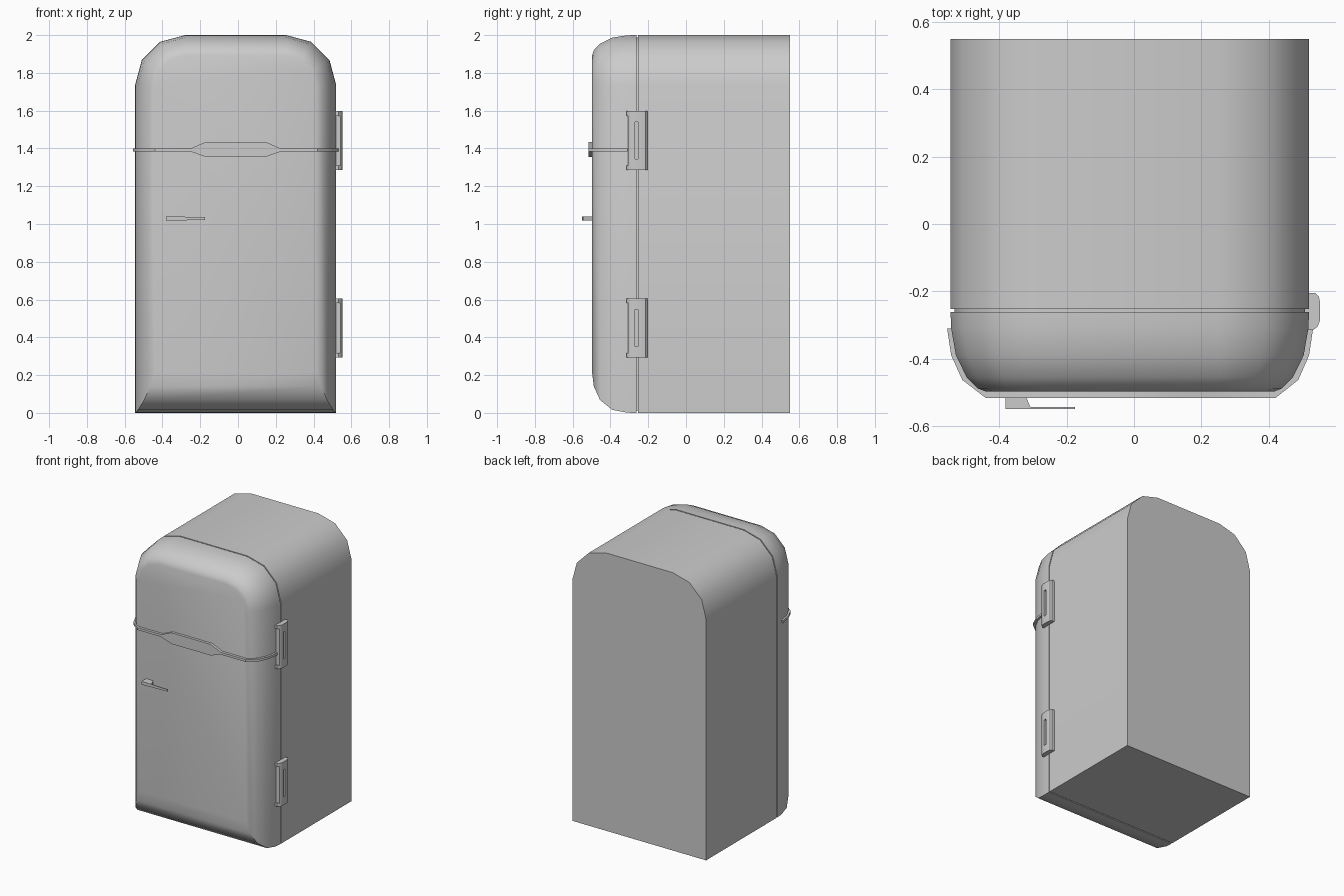
import bpy, bmesh, math
from mathutils import Vector

if "Cube" in bpy.data.objects:
    bpy.data.objects.remove(bpy.data.objects["Cube"])

L, R, TOP, RAD = -0.545, 0.52, 2.0, 0.265


def outline(dx=0.0, dtop=0.0, dbot=0.0, seg=3):
    """Cabinet outline in x/z: square bottom, rounded top corners."""
    l, r, t, rad = L + dx, R - dx, TOP - dtop, RAD - max(dx, dtop)
    pts = [(l, dbot), (r, dbot)]
    for cx, start in ((r - rad, 0), (l + rad, 90)):
        for i in range(seg + 1):
            a = math.radians(start + 90 * i / seg)
            pts.append((cx + rad * math.cos(a), t - rad + rad * math.sin(a)))
    return pts


def loft(name, rings, angle=35):
    """Skin a list of equal-length closed rings and cap both ends."""
    bm = bmesh.new()
    vs = [[bm.verts.new(p) for p in ring] for ring in rings]
    n = len(rings[0])
    for a, b in zip(vs, vs[1:]):
        for i in range(n):
            j = (i + 1) % n
            bm.faces.new((a[i], a[j], b[j], b[i]))
    bm.faces.new(vs[0])
    bm.faces.new(vs[-1])
    bmesh.ops.recalc_face_normals(bm, faces=bm.faces)
    me = bpy.data.meshes.new(name)
    bm.to_mesh(me)
    bm.free()
    ob = bpy.data.objects.new(name, me)
    bpy.context.collection.objects.link(ob)
    if angle:
        bpy.ops.object.select_all(action='DESELECT')
        ob.select_set(True)
        bpy.context.view_layer.objects.active = ob
        bpy.ops.object.shade_smooth_by_angle(angle=math.radians(angle))
    return ob


def ring_y(y, *inset):
    return [(x, y, z) for x, z in outline(*inset)]


def box(name, lo, hi):
    c = [(lo[0], lo[1]), (hi[0], lo[1]), (hi[0], hi[1]), (lo[0], hi[1])]
    return loft(name, [[(x, y, z) for x, y in c] for z in (lo[2], hi[2])], 0)


# Cabinet and the recessed seal behind the door
loft("cabinet", [ring_y(0.55), ring_y(-0.253)])
loft("door_seal", [ring_y(-0.25, 0.012, 0.012, 0.012),
                   ring_y(-0.265, 0.012, 0.012, 0.012)])

# Door with a softly rounded front
steps = [(-0.261, 0, 0, 0), (-0.31, 0.002, 0.001, 0.001),
         (-0.39, 0.016, 0.013, 0.016), (-0.455, 0.048, 0.045, 0.068),
         (-0.488, 0.08, 0.08, 0.14), (-0.498, 0.105, 0.11, 0.22)]
loft("door", [ring_y(*s) for s in steps], 40)

# Trim band wrapping the door, widening to a plate in the middle
# columns: outer x, outer y, inner x, inner y, bottom z, top z
lo, hi = 1.383, 1.4
cols = [(-0.555, -0.31, -0.54, -0.31, lo, hi),
        (-0.543, -0.39, -0.526, -0.385, lo, hi),
        (-0.51, -0.463, -0.494, -0.45, lo, hi),
        (-0.44, -0.517, -0.436, -0.495, lo, hi),
        (-0.25, -0.517, -0.25, -0.495, lo, hi),
        (-0.17, -0.517, -0.17, -0.495, 1.355, 1.435),
        (0.145, -0.517, 0.145, -0.495, 1.355, 1.435),
        (0.225, -0.517, 0.225, -0.495, lo, hi),
        (0.42, -0.517, 0.415, -0.495, lo, hi),
        (0.488, -0.463, 0.47, -0.45, lo, hi),
        (0.52, -0.39, 0.502, -0.385, lo, hi),
        (0.532, -0.31, 0.516, -0.31, lo, hi)]
loft("trim_band", [[(a, b, z0), (a, b, z1), (c, d, z1), (c, d, z0)]
                   for a, b, c, d, z0, z1 in cols])

# Door handle: a mount block with a thin tapering lever
handle = [(-0.382, -0.495, -0.55, 1.018, 1.041),
          (-0.328, -0.495, -0.55, 1.018, 1.040),
          (-0.308, -0.543, -0.55, 1.019, 1.039),
          (-0.175, -0.544, -0.55, 1.022, 1.036)]
loft("door_handle", [[(x, y0, z0), (x, y1, z0), (x, y1, z1), (x, y0, z1)]
                     for x, y0, y1, z0, z1 in handle], 20)

# Hinges: rounded plates with a notched front edge and a slot
section = [(0.50, -0.205), (0.538, -0.205), (0.549, -0.215), (0.553, -0.235),
           (0.553, -0.285), (0.545, -0.305), (0.532, -0.315), (0.50, -0.315)]
for label, z in (("lower", 0.293), ("upper", 1.285)):
    hinge = loft(label + "_hinge",
                 [[(x, y, z + h) for x, y in section] for h in (0, 0.312)])
    cuts = [box(label + "_slot_cutter", (0.537, -0.271, z + 0.058), (0.6, -0.254, z + 0.254)),
            box(label + "_notch_cutter", (0.45, -0.35, z + 0.024), (0.6, -0.306, z + 0.288))]
    for c in cuts:
        c.hide_render = True
        c.hide_viewport = True
        m = hinge.modifiers.new("cut", 'BOOLEAN')
        m.operation = 'DIFFERENCE'
        m.solver = 'EXACT'
        m.object = c
